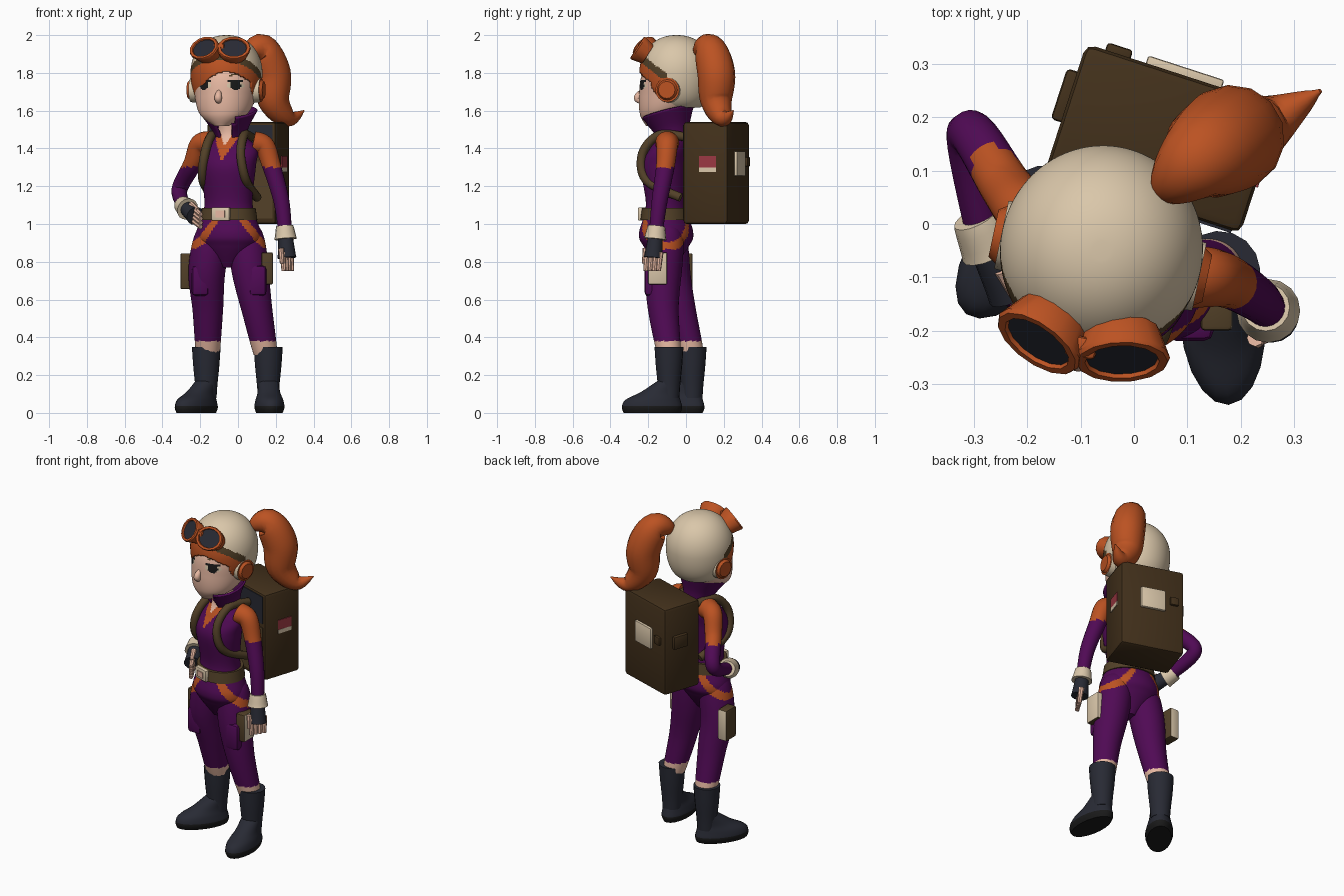
import bpy, bmesh
from math import sin, cos, pi, radians, atan2
from mathutils import Matrix, Vector

cube = bpy.data.objects.get("Cube")
if cube:
    bpy.data.objects.remove(cube, do_unlink=True)

COLOURS = {
    "skin": (0.8, 0.48, 0.36), "orange": (0.5, 0.085, 0.016), "purple": (0.08, 0.003, 0.09),
    "cream": (0.7, 0.57, 0.4), "pack_brown": (0.055, 0.03, 0.011), "slate": (0.021, 0.023, 0.034),
    "black": (0.01, 0.01, 0.01), "olive_brown": (0.085, 0.052, 0.021), "red": (0.33, 0.04, 0.055),
}
MATERIALS, PARTS = {}, []
for label, rgb in COLOURS.items():
    material = bpy.data.materials.new(label)
    material.use_nodes = True
    material.diffuse_color = (*rgb, 1)
    material.node_tree.nodes["Principled BSDF"].inputs["Base Color"].default_value = (*rgb, 1)
    MATERIALS[label] = material


def turn(angle, axis):
    return Matrix.Rotation(radians(angle), 4, axis)


def move(x, y, z):
    return Matrix.Translation((x, y, z))


def finish(bm, name, colour, matrix, thick=0):
    """Colour faces by name or rule, then make the object. A rule giving None removes the face."""
    bmesh.ops.recalc_face_normals(bm, faces=bm.faces)
    bm.normal_update()
    slots, removed = [], []
    for face in bm.faces:
        label = colour(face.calc_center_median(), face.normal) if callable(colour) else colour
        if label is None:
            removed.append(face)
            continue
        if label not in slots:
            slots.append(label)
        face.material_index = slots.index(label)
    bmesh.ops.delete(bm, geom=removed, context="FACES")
    bm.transform(matrix)
    mesh = bpy.data.meshes.new(name)
    bm.to_mesh(mesh)
    bm.free()
    for label in slots:
        mesh.materials.append(MATERIALS[label])
    part = bpy.data.objects.new(name, mesh)
    bpy.context.scene.collection.objects.link(part)
    if thick:
        part.modifiers.new("thickness", "SOLIDIFY").thickness = thick
    PARTS.append(part)


def spline(knots, steps):
    """Pass a smooth curve through vectors of any length."""
    curve, end = [], len(knots) - 1
    for i in range(end):
        a, b, c, d = (Vector(knots[min(max(k, 0), end)]) for k in range(i - 1, i + 3))
        leave, arrive = (c - a) / 2, (d - b) / 2
        for k in range(steps):
            t = k / steps
            ease = t * t * (3 - 2 * t)
            curve.append(b.lerp(c, ease) + leave * t * (1 - t) ** 2 - arrive * t * t * (1 - t))
    return curve + [Vector(knots[end])]


def skin(name, rows, colour, matrix, cap=True, thick=0):
    """Join rings of points into one surface."""
    bm = bmesh.new()
    rings = [[bm.verts.new(point) for point in row] for row in rows]
    for low, high in zip(rings, rings[1:]):
        for k in range(len(low)):
            bm.faces.new((low[k - 1], low[k], high[k], high[k - 1]))
    if cap:
        bm.faces.new(rings[0])
        bm.faces.new(rings[-1])
    finish(bm, name, colour, matrix, thick)


def ring(centre, across, along, sides):
    angles = [2 * pi * k / sides for k in range(sides)]
    return [centre + across * cos(a) + along * sin(a) for a in angles]


def stack(name, levels, colour, matrix=Matrix(), sides=24, steps=5, **options):
    """Level ellipses given as height, half width, half depth and shift in y."""
    full = [(level[0], level[1], level[min(2, len(level) - 1)], level[3] if len(level) > 3 else 0)
            for level in levels]
    rows = [ring(Vector((0, shift, z)), Vector((wide, 0, 0)), Vector((0, deep, 0)), sides)
            for z, wide, deep, shift in spline(full, steps)]
    skin(name, rows, colour, matrix, **options)


def tube(name, path, radius, colour, matrix=Matrix(), sides=16, steps=6):
    """Round rings square to a smooth path; radius is a rule along its length."""
    points = spline(path, steps)
    rows, side, last = [], None, None
    for i, point in enumerate(points):
        ahead = (points[min(i + 1, len(points) - 1)] - points[max(i - 1, 0)]).normalized()
        side = last.rotation_difference(ahead) @ side if last else ahead.orthogonal().normalized()
        last = ahead
        size = max(radius(i / (len(points) - 1)), 0.004)
        rows.append(ring(point, side * size, ahead.cross(side) * size, sides))
    skin(name, rows, colour, matrix)


def taper(start, end):
    return lambda t: start + (end - start) * t


def box(name, centre, size, colour, matrix=Matrix(), bevel=0):
    bm = bmesh.new()
    bmesh.ops.create_cube(bm, size=1, matrix=move(*centre) @ Matrix.Diagonal((*size, 1)))
    if bevel:
        bmesh.ops.bevel(bm, geom=bm.edges[:], offset=bevel, segments=2, affect="EDGES", profile=0.5)
    finish(bm, name, colour, matrix)


# Frames of the turned upper body, head and backpack
TORSO = move(-0.05, -0.105, 0) @ turn(-18, "Z")
HEAD = move(-0.06, -0.045, 0) @ turn(-12, "Z")
PACK = move(0.055, 0.16, 1.27) @ turn(-18, "Z")


# Suit with orange pocket trim, neckline and bare calves
def suit(p):
    outward = abs(p.x + 0.05)
    around = atan2(p.y + 0.09, outward)
    curve = 0.885 + 0.13 * around ** 2
    trim = abs(p.z - curve) < 0.018 + abs(around) / 40 and outward > 0.05 and p.z < 1.03
    return "orange" if trim else "purple"


def torso_colour(p, normal):
    neckline = p.z - 2 * abs(p.x)
    if p.z > 1.48 or (p.y < 0 and neckline > 1.41):
        return "skin"
    if p.y < 0 and neckline > 1.33:
        return "orange"
    return suit(TORSO @ p)


def leg_colour(p, normal):
    return "skin" if p.z < 0.38 else suit(p)


def leg_radius(t):
    return 0.063 + 0.055 * (1 - t) - 0.05 * (1 - t) ** 8


stack("torso", [(0.77, 0.04), (0.88, 0.15, 0.115), (0.95, 0.175, 0.14), (1.1, 0.13, 0.105), (1.3, 0.15, 0.12, -0.01),
                (1.4, 0.15, 0.1, 0.02), (1.48, 0.07, 0.07, 0.03), (1.6, 0.05)], torso_colour, TORSO, 96, 16)
LEGS = {"left_leg": [(0.04, -0.1, 0.98), (0.065, -0.12, 0.75), (0.1, -0.12, 0.55), (0.145, -0.09, 0.32)],
        "right_leg": [(-0.13, -0.09, 0.98), (-0.165, -0.075, 0.75), (-0.16, -0.03, 0.55), (-0.16, 0.03, 0.32)]}
for name, path in LEGS.items():
    tube(name, path, leg_radius, leg_colour, sides=48, steps=30)


# Boots with dark soles
def boot_colour(p, normal):
    return "black" if p.z < 0.035 else "slate"


for name, place, yaw in (("left", (0.16, -0.09, 0), 4), ("right", (-0.168, 0.033, 0), -36)):
    frame = move(*place) @ turn(yaw, "Z")
    stack(name + "_boot_foot", [(0, 0.07, 0.15, -0.09), (0.03, 0.08, 0.16, -0.09), (0.07, 0.073, 0.145, -0.085),
                                (0.11, 0.06, 0.1, -0.05), (0.17, 0.055, 0.06)], boot_colour, frame, 20)
    stack(name + "_boot_shaft", [(0.08, 0.055), (0.15, 0.06), (0.25, 0.07), (0.35, 0.077)], "slate", frame, 16)


# Arms with orange shoulders, cuffs, half gloves and bare fingers
def sleeve_colour(p, normal):
    return "orange" if p.z > 1.3 else "purple"


def arm(side, path, reach, spread):
    wrist, reach, spread = Vector(path[-1]), Vector(reach).normalized(), Vector(spread)
    knuckles = wrist + reach * 0.13
    tube(side + "_arm", path, taper(0.063, 0.035), sleeve_colour, sides=20, steps=10)
    tube(side + "_cuff", [wrist - reach * 0.04, wrist + reach * 0.03], taper(0.045, 0.06), "cream")
    tube(side + "_glove", [wrist, knuckles], taper(0.036, 0.05), "slate")
    for finger in range(4):
        root = knuckles + spread * (finger - 1.5)
        tube(f"{side}_finger_{finger}", [root - reach * 0.03, root + reach * 0.07], taper(0.017, 0.012), "skin", sides=8)
    thumb = knuckles - spread * 2 - reach * 0.05
    tube(side + "_thumb", [thumb, thumb + reach * 0.08], taper(0.016, 0.011), "skin", sides=8)


arm("left", [(0.08, -0.1, 1.43), (0.14, -0.1, 1.41), (0.18, -0.11, 1.3), (0.23, -0.14, 1.12), (0.25, -0.16, 0.95)],
    (0.07, -0.1, -1), (0.014, 0.023, 0))
arm("right", [(-0.14, -0.02, 1.43), (-0.2, 0.02, 1.42), (-0.24, 0.07, 1.32), (-0.31, 0.17, 1.18), (-0.28, -0.02, 1.09)],
    (0.4, -0.8, -0.35), (0, 0, -0.022))

# Belt, buckle, thigh pockets and pouches
stack("belt", [(1.02, 0.155, 0.134), (1.085, 0.145, 0.126)], "olive_brown", TORSO, 40, 1)
box("buckle", (0, -0.13, 1.053), (0.1, 0.024, 0.07), "cream", TORSO, 0.006)
box("buckle_centre", (0, -0.143, 1.053), (0.05, 0.008, 0.035), "skin", TORSO)
box("left_thigh_pocket", (0.105, -0.185, 0.7), (0.09, 0.07, 0.16), "purple", bevel=0.02)
box("right_thigh_pocket", (-0.2, -0.125, 0.7), (0.09, 0.07, 0.16), "purple", bevel=0.02)
box("left_pouch", (0.155, -0.15, 0.765), (0.06, 0.1, 0.17),
    lambda p, normal: "cream" if max(normal.x, normal.y) > 0.5 else "olive_brown", bevel=0.008)
box("right_pouch", (-0.275, -0.015, 0.75), (0.06, 0.1, 0.19),
    lambda p, normal: "cream" if normal.y > 0.5 else "olive_brown", bevel=0.008)


# Standing collar, open at the front
def collar_colour(p, normal):
    gap = 0.04 + p.z * 0.35
    return None if p.y < 0 and abs(p.x) < gap else "purple"


stack("collar", [(-0.06, 0.08), (0, 0.1), (0.085, 0.152, 0.142)], collar_colour,
      TORSO @ move(0, 0.03, 1.51) @ turn(15, "X"), 48, 8, cap=False, thick=0.012)

# Backpack with panels, patches and straps
WIDTH, DEPTH, PLATE = 0.385, 0.25, 0.008
BACK, SIDE = DEPTH / 2, WIDTH / 2
box("backpack", (0, 0, 0), (WIDTH, DEPTH, 0.54), "pack_brown", PACK, 0.018)
box("pack_upper_panel", (0, -BACK, 0.17), (0.35, PLATE, 0.17), "slate", PACK)
box("pack_back_pad", (0, -BACK, -0.09), (0.35, PLATE, 0.3), "olive_brown", PACK)
box("pack_back_flap", (0, BACK, 0.05), (0.15, 0.03, 0.13), "cream", PACK, 0.005)
box("pack_buckle", (-0.13, BACK, 0.06), (0.05, 0.03, 0.05), "pack_brown", PACK, 0.006)
box("pack_side_patch", (SIDE, 0.015, 0.05), (PLATE, 0.095, 0.08), "red", PACK)
box("pack_side_patch_edge", (SIDE, 0.015, 0.018), (PLATE * 1.2, 0.095, 0.024), "cream", PACK)
box("pack_side_pocket", (-SIDE, 0.02, 0.05), (0.04, 0.1, 0.08), "pack_brown", PACK, 0.008)
STRAP = [(0.08, 0.14, 1.46), (0.09, -0.01, 1.47), (0.1, -0.1, 1.37), (0.12, -0.07, 1.23), (0.12, 0.12, 1.14)]
for name, mirror in (("left_strap", 1), ("right_strap", -1)):
    tube(name, [(x * mirror, y, z) for x, y, z in STRAP], taper(0.024, 0.024), "olive_brown", TORSO, 10)


# Face with eyes and brows
def face_colour(p, normal):
    across, up = abs(abs(p.x) - 0.085), p.z - 1.735

    def oval(wide, high):
        return (across / wide) ** 2 + (up / high) ** 2 < 1

    lash = across < 0.038 and abs(up - 0.022) < 0.005
    brow = across < 0.03 and abs(up - 0.06 + across * 0.3) < 0.004
    if p.y > 0:
        return "skin"
    if lash or oval(0.026, 0.026):
        return "black"
    if brow:
        return "olive_brown"
    return "cream" if oval(0.04, 0.02) else "skin"


stack("face", [(1.52, 0.04, 0.04, -0.13), (1.58, 0.125, 0.12, -0.08), (1.68, 0.162, 0.175, -0.03),
               (1.8, 0.165, 0.17, -0.015), (1.92, 0.1)], face_colour, HEAD, 120, 20)
tube("nose", [(0, -0.18, 1.72), (0, -0.217, 1.667), (0, -0.18, 1.64)], lambda t: 0.02 * sin(pi * t), "skin", HEAD, 12)


# Cap shell with cream crown, goggle strap and swept fringe
def cap_colour(p, normal):
    ahead = -p.y
    hairline = 1.805 - 4 * (p.x - 0.04) ** 2
    strap = p.z - 1.765 - 0.64 * ahead
    if ahead > 0.05 and p.z < hairline and (abs(p.x) < 0.155 or p.z < 1.64):
        return None
    if ahead < 0.02 or strap > 0.022:
        return "cream"
    return "olive_brown" if strap > -0.022 else "orange"


def cap_level(angle):
    width = 0.19 * cos(angle) ** (0.5 if angle < 0 else 0.9)
    return 1.8 + 0.2 * sin(angle), width, width * 1.04, -0.005


stack("cap_and_hair", [cap_level(radians(a)) for a in range(-66, 88, 2)], cap_colour, HEAD, 120, 1, thick=0.012)

# Ear covers and joined goggles
GOGGLE = [(depth, 0.09 * size, 0.072 * size)
          for depth, size in ((-0.06, 0.8), (0, 1), (0.008, 0.95), (0.008, 0.78), (0, 0.75))]
for name, s in (("left", 1), ("right", -1)):
    stack(name + "_ear_cover", [(0.13, 0.07), (0.19, 0.065), (0.19, 0.055), (0.205, 0.045)],
          lambda p, normal: "orange" if p.z > 0.189 else "cream",
          HEAD @ move(0, -0.015, 1.71) @ turn(90 * s, "Y"), 16, 1)
    stack(name + "_goggle", GOGGLE, lambda p, normal: "slate" if p.z > -0.01 and p.xy.length < 0.01 else "orange",
          HEAD @ move(0.08 * s, -0.195, 1.93) @ turn(18 * s - 5, "Z") @ turn(57, "X"), 14, 1)
box("goggle_bridge", (0, -0.19, 1.93), (0.06, 0.04, 0.05), "orange", HEAD, 0.01)

# Ponytail with a flicked tip
tube("ponytail", [(0.04, 0.05, 1.9), (0.12, 0.12, 1.93), (0.18, 0.16, 1.8), (0.19, 0.16, 1.65),
                  (0.27, 0.2, 1.56), (0.35, 0.25, 1.6)], lambda t: 0.1 * sin(pi * t ** 0.75), "orange", sides=14)

# Smooth shading with crisp edges
bpy.ops.object.select_all(action="DESELECT")
for part in PARTS:
    part.select_set(True)
bpy.context.view_layer.objects.active = PARTS[0]
bpy.ops.object.shade_smooth_by_angle(angle=radians(40))
